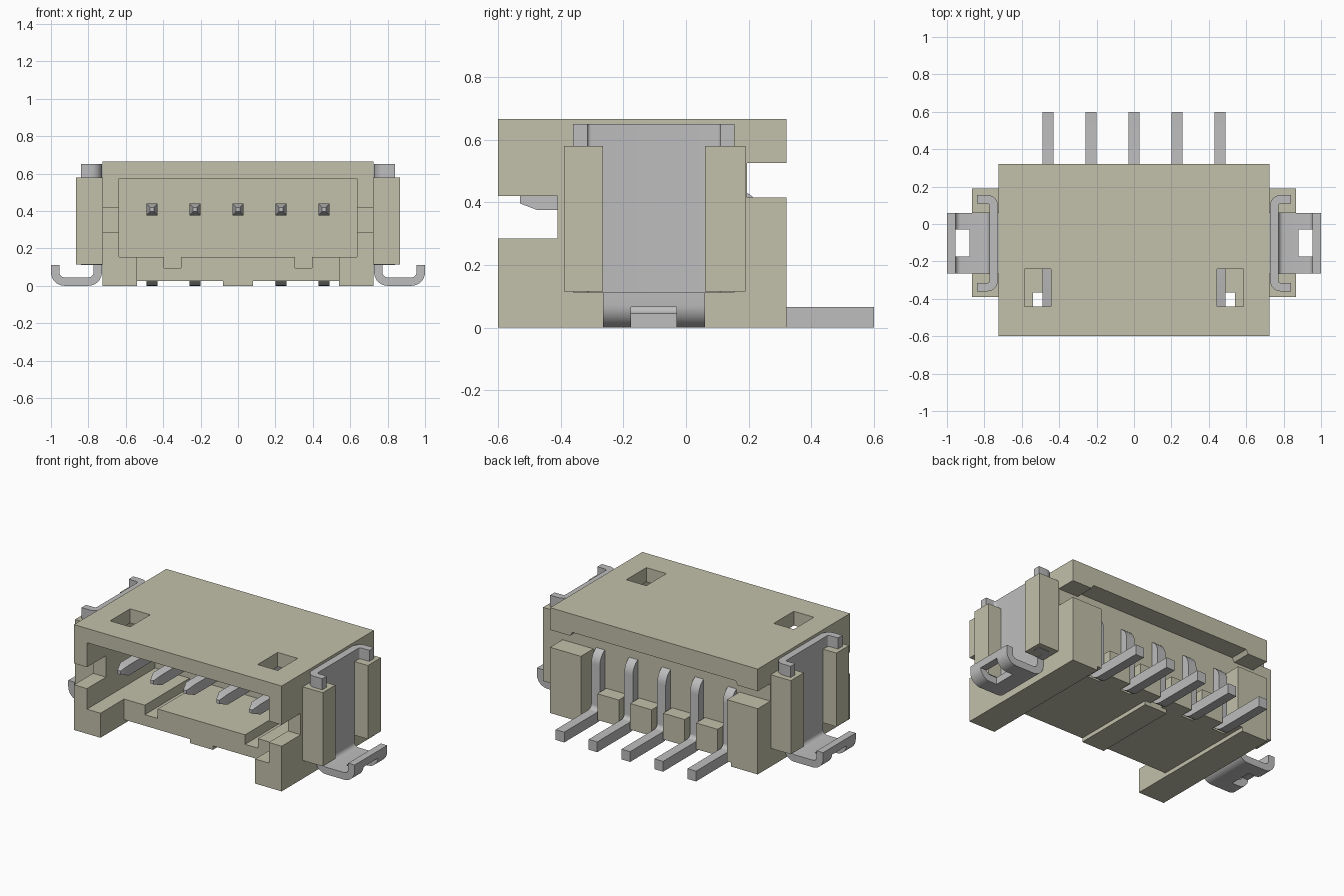
import bpy, bmesh, math
from mathutils import Vector

old = bpy.data.objects.get("Cube")
if old:
    bpy.data.objects.remove(old, do_unlink=True)


def material(name, rgb):
    m = bpy.data.materials.new(name)
    m.use_nodes = True
    m.diffuse_color = (*rgb, 1)
    m.node_tree.nodes["Principled BSDF"].inputs["Base Color"].default_value = (*rgb, 1)
    return m


BEIGE = material("beige plastic", (0.54, 0.53, 0.405))
METAL = material("grey metal", (0.51, 0.51, 0.515))


def prism(name, outline, axis, lo, hi, mat, side=1, tip=None):
    """Extrude a 2D outline along an axis; side=-1 mirrors it in x."""
    place = {'x': lambda u, v, w: (w, u, v),
             'y': lambda u, v, w: (u, w, v),
             'z': lambda u, v, w: (u, v, w)}[axis]
    bm = bmesh.new()
    rings = []
    for w in (lo, hi):
        pts = [place(u, v, w) for u, v in outline]
        rings.append([bm.verts.new((p[0] * side, p[1], p[2])) for p in pts])
    a, b = rings
    bm.faces.new(a)
    bm.faces.new(b)
    n = len(a)
    for i in range(n):
        j = (i + 1) % n
        bm.faces.new((a[i], a[j], b[j], b[i]))
    bmesh.ops.recalc_face_normals(bm, faces=bm.faces)
    if tip:
        # pull the front end out into a blunt pyramid
        face = min(bm.faces, key=lambda f: f.calc_center_median().y)
        new = bmesh.ops.extrude_discrete_faces(bm, faces=[face])["faces"][0]
        c = new.calc_center_median()
        for v in new.verts:
            v.co = c + (v.co - c) * 0.35 + Vector((0, -tip, 0))
    me = bpy.data.meshes.new(name)
    bm.to_mesh(me)
    bm.free()
    me.materials.append(mat)
    ob = bpy.data.objects.new(name, me)
    bpy.context.collection.objects.link(ob)
    return ob


def box(name, x, y, z, mat=BEIGE, side=1):
    rect = [(x[0], y[0]), (x[1], y[0]), (x[1], y[1]), (x[0], y[1])]
    return prism(name, rect, 'z', z[0], z[1], mat, side)


def ribbon(points, thick, r, steps=8):
    """Outline of a strip that follows a path with rounded right-angle bends."""
    P = [Vector(p) for p in points]
    line = [(P[0], (P[1] - P[0]).normalized())]
    for p, q, s in zip(P, P[1:], P[2:]):
        d1, d2 = (q - p).normalized(), (s - q).normalized()
        c = q - d1 * r + d2 * r
        for i in range(steps + 1):
            t = math.pi / 2 * i / steps
            line.append((c + (d1 * math.sin(t) - d2 * math.cos(t)) * r,
                         d1 * math.cos(t) + d2 * math.sin(t)))
    line.append((P[-1], (P[-1] - P[-2]).normalized()))
    off = [(p, Vector((-t.y, t.x)) * thick / 2) for p, t in line]
    return [tuple(p + o) for p, o in off] + [tuple(p - o) for p, o in reversed(off)]


def cut(ob, cutters):
    for c in cutters:
        c.hide_render = True
        mod = ob.modifiers.new("cut", 'BOOLEAN')
        mod.operation = 'DIFFERENCE'
        mod.solver = 'EXACT'
        mod.object = c
    deps = bpy.context.evaluated_depsgraph_get()
    me = bpy.data.meshes.new_from_object(ob.evaluated_get(deps))
    ob.modifiers.clear()
    ob.data = me
    for c in cutters:
        bpy.data.objects.remove(c, do_unlink=True)


def smooth(ob):
    bpy.ops.object.select_all(action='DESELECT')
    ob.select_set(True)
    bpy.context.view_layer.objects.active = ob
    bpy.ops.object.shade_smooth_by_angle(angle=math.radians(30))


# housing shell with all its openings
housing = box("housing", (-0.725, 0.725), (-0.6, 0.32), (0, 0.665))
cutters = [
    box("cavity", (-0.635, 0.635), (-0.7, 0.08), (0.155, 0.575)),
    box("mouth_gap", (-0.54, 0.54), (-0.7, -0.365), (-0.1, 0.2)),
    box("side_notches", (-0.8, 0.8), (-0.7, -0.41), (0.285, 0.42)),
    box("rear_slot", (-0.8, 0.8), (0.195, 0.4), (0.415, 0.525)),
    box("rear_recess", (-0.51, 0.51), (0.195, 0.4), (-0.1, 0.45)),
    prism("rear_slot_rise", [(-0.6, 0.5), (0.6, 0.5), (0.57, 0.55), (-0.57, 0.55)],
          'y', 0.195, 0.4, BEIGE),
]
for s in (-1, 1):
    cutters += [
        box("bottom_relief", (0.08, 0.54), (-0.7, 0.4), (-0.1, 0.025), side=s),
        box("floor_groove", (0.305, 0.395), (-0.7, 0.08), (0.095, 0.2), side=s),
        box("roof_window", (0.445, 0.585), (-0.44, -0.24), (0.5, 0.7), side=s),
    ]
cut(housing, cutters)

# spacer blocks between the contact legs
PITCH = 0.23
for i in range(4):
    x = (i - 1.5) * PITCH
    box(f"spacer_block_{i + 1}", (x - 0.075, x + 0.075), (0.19, 0.285), (0.025, 0.19))

# bent contacts with pointed tips
contact = ribbon([(-0.475, 0.4075), (0.2125, 0.4075), (0.2125, 0.0325), (0.6, 0.0325)],
                 0.065, 0.06)
for i in range(5):
    x = (i - 2) * PITCH
    smooth(prism(f"contact_{i + 1}", contact, 'x', x - 0.03, x + 0.03, METAL, tip=0.055))

# side clips, each held between two ribs
plate = ribbon([(0.84, -0.3375), (0.75, -0.3375), (0.75, 0.1325), (0.84, 0.1325)],
               0.045, 0.035)
foot = ribbon([(0.75, 0.112), (0.75, 0.0225), (0.9775, 0.0225), (0.9775, 0.112)],
              0.045, 0.05)
for s, word in ((-1, "right"), (1, "left")):
    box(f"{word}_front_rib", (0.72, 0.865), (-0.39, -0.265), (0.115, 0.58), side=s)
    box(f"{word}_back_rib", (0.72, 0.865), (0.06, 0.19), (0.115, 0.58), side=s)
    smooth(prism(f"{word}_clip_plate", plate, 'z', 0.112, 0.65, METAL, s))
    clip_foot = prism(f"{word}_clip_foot", foot, 'y', -0.265, 0.06, METAL, s)
    cut(clip_foot, [box("foot_hole", (0.88, 1.1), (-0.175, -0.03), (-0.1, 0.065), METAL, s)])
    smooth(clip_foot)
